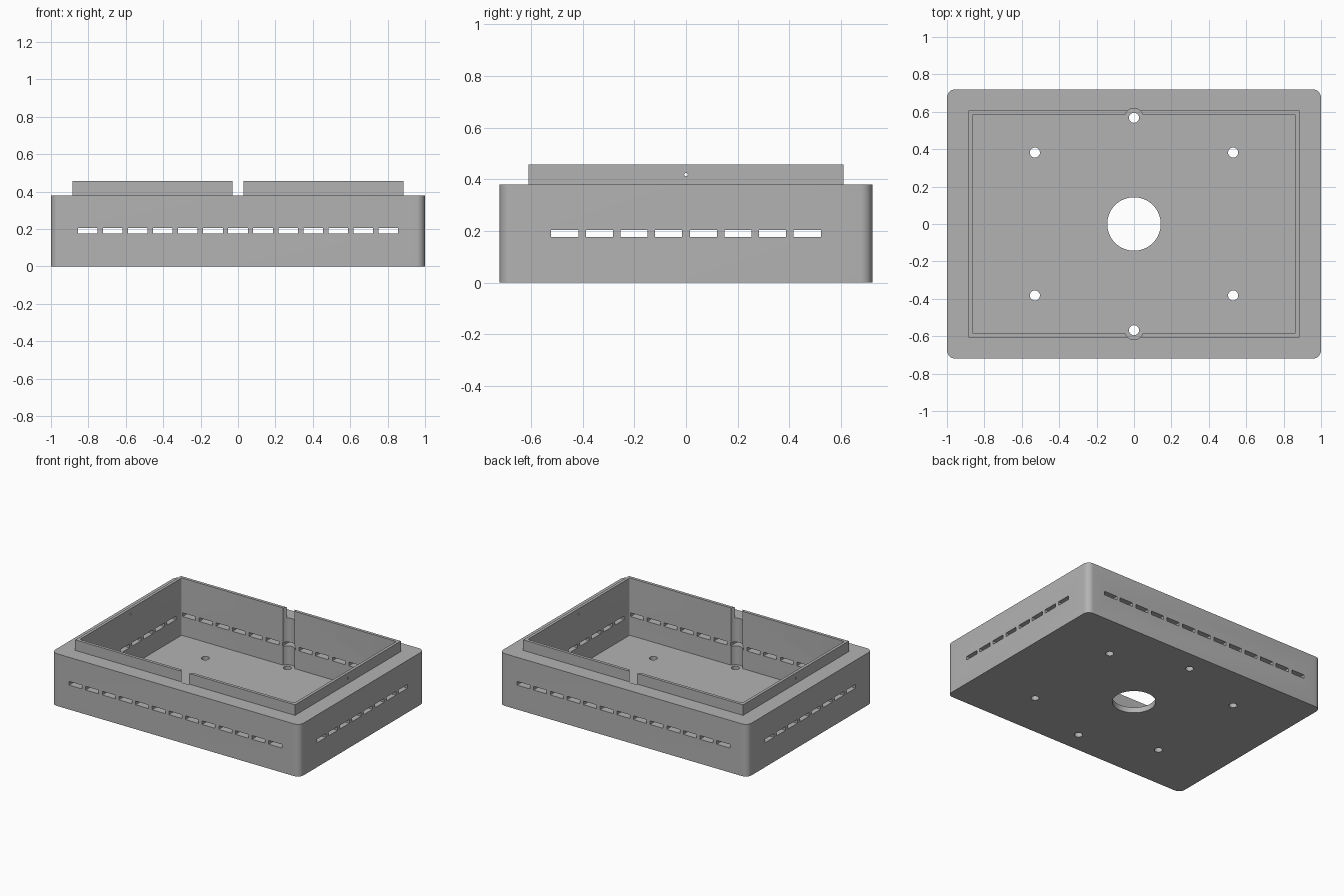
import bpy, bmesh, math
from mathutils import Matrix, Vector

if "Cube" in bpy.data.objects:
    bpy.data.objects.remove(bpy.data.objects["Cube"])

# Overall sizes
BASE_TOP, LIP_TOP, FLOOR = 0.38, 0.457, 0.04
SLOT_W, SLOT_H, SLOT_Z, PITCH = 0.105, 0.027, 0.191, 0.134

grey = bpy.data.materials.new("plain grey")
grey.use_nodes = True
grey.diffuse_color = (0.45, 0.45, 0.45, 1)
grey.node_tree.nodes["Principled BSDF"].inputs["Base Color"].default_value = (0.45, 0.45, 0.45, 1)


def finish(name, bm):
    mesh = bpy.data.meshes.new(name)
    bm.to_mesh(mesh)
    bm.free()
    mesh.materials.append(grey)
    obj = bpy.data.objects.new(name, mesh)
    bpy.context.collection.objects.link(obj)
    return obj


def add_box(bm, centre, size):
    bmesh.ops.create_cube(bm, size=1, matrix=Matrix.Translation(centre) @ Matrix.Diagonal((*size, 1)))


def add_cylinder(bm, centre, radius, depth, turn=Matrix.Identity(4), sides=32):
    bmesh.ops.create_cone(bm, cap_ends=True, segments=sides, radius1=radius, radius2=radius,
                          depth=depth, matrix=Matrix.Translation(centre) @ turn)


def block(name, hx, hy, z0, z1, radius=0, segments=8):
    """Upright block with rounded vertical corners."""
    bm = bmesh.new()
    add_box(bm, (0, 0, (z0 + z1) / 2), (2 * hx, 2 * hy, z1 - z0))
    if radius:
        upright = [e for e in bm.edges
                   if abs(e.verts[0].co.z - e.verts[1].co.z) > 0.01]
        bmesh.ops.bevel(bm, geom=upright, offset=radius, segments=segments,
                        profile=0.5, affect='EDGES')
    return finish(name, bm)


def combine(target, tool, operation):
    mod = target.modifiers.new(tool.name, 'BOOLEAN')
    mod.object, mod.operation, mod.solver = tool, operation, 'EXACT'
    bpy.context.view_layer.update()
    graph = bpy.context.evaluated_depsgraph_get()
    mesh = bpy.data.meshes.new_from_object(target.evaluated_get(graph))
    target.modifiers.clear()
    target.data = mesh
    bpy.data.objects.remove(tool)


def slots(name, count, along_x):
    """Row of bars that cut vents through two opposite walls."""
    bm = bmesh.new()
    for i in range(count):
        p = (i - (count - 1) / 2) * PITCH
        if along_x:
            add_box(bm, (p, 0, SLOT_Z), (SLOT_W, 3, SLOT_H))
        else:
            add_box(bm, (0, p, SLOT_Z), (3, SLOT_W, SLOT_H))
    return finish(name, bm)


# Outer case with the raised lip
case = block("enclosure_case", 1, 0.72, 0, BASE_TOP, 0.045)
combine(case, block("lip", 0.885, 0.608, 0.2, LIP_TOP), 'UNION')

# Inner cavity
combine(case, block("cavity", 0.864, 0.586, FLOOR, 0.6, 0.01, 4), 'DIFFERENCE')

# Round screw recesses that also split the lip, front and back
bm = bmesh.new()
for side in (-1, 1):
    add_cylinder(bm, (0, side * 0.568, FLOOR + 0.3), 0.05, 0.6)
combine(case, finish("recesses", bm), 'DIFFERENCE')

# Floor holes: centre opening, four mounts, two recess screws
bm = bmesh.new()
add_cylinder(bm, (0, 0, 0), 0.143, 0.2, sides=64)
for side in (-1, 1):
    add_cylinder(bm, (0, side * 0.568, 0), 0.027, 0.2)
    for x in (-0.53, 0.53):
        add_cylinder(bm, (x, side * 0.382, 0), 0.027, 0.2)
combine(case, finish("floor_holes", bm), 'DIFFERENCE')

# Pin hole through both ends of the lip
bm = bmesh.new()
add_cylinder(bm, (0, 0, 0.418), 0.007, 3, Matrix.Rotation(math.pi / 2, 4, 'Y'), 16)
combine(case, finish("pin_hole", bm), 'DIFFERENCE')

# Vent slots on all four walls
combine(case, slots("long_wall_slots", 13, True), 'DIFFERENCE')
combine(case, slots("short_wall_slots", 8, False), 'DIFFERENCE')

# Smooth rounded surfaces, crisp edges
bpy.ops.object.select_all(action='DESELECT')
case.select_set(True)
bpy.context.view_layer.objects.active = case
bpy.ops.object.shade_smooth_by_angle(angle=math.radians(30))
